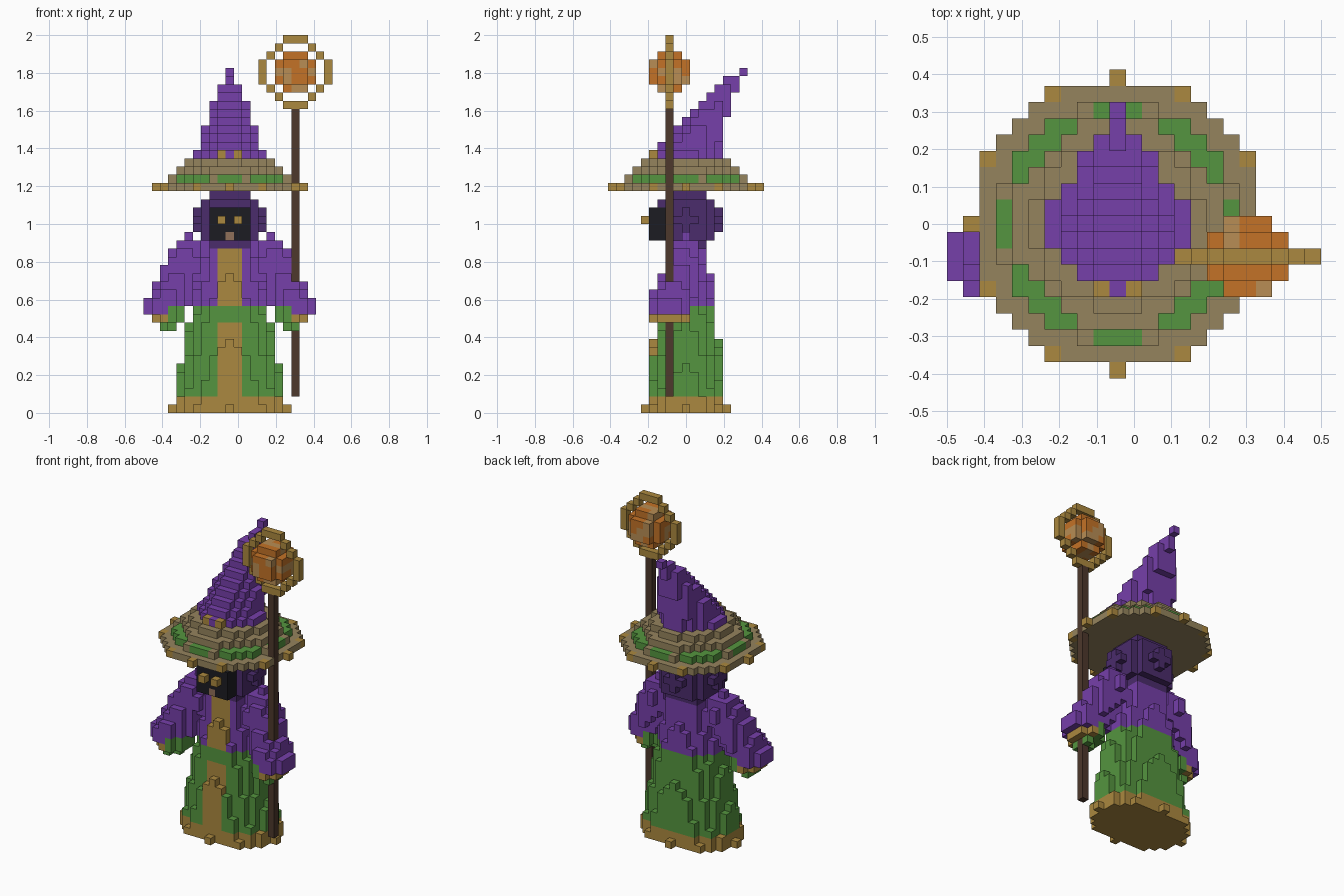
import bpy, bmesh, random
from math import sqrt
from mathutils import Vector

if "Cube" in bpy.data.objects:
    bpy.data.objects.remove(bpy.data.objects["Cube"])

random.seed(4)
V = 2 / 46                      # edge length of one voxel
cells = {}                      # (x, y, layer) -> (part, colour); x is counted from the body axis

COLOURS = {
    "purple": (0.18, 0.05, 0.40), "dark_purple": (0.07, 0.025, 0.15),
    "green": (0.09, 0.30, 0.05), "gold": (0.41, 0.25, 0.05),
    "tan": (0.30, 0.23, 0.11), "black": (0.012, 0.012, 0.016),
    "brown": (0.075, 0.04, 0.025), "orange": (0.55, 0.17, 0.02),
    "amber": (0.48, 0.27, 0.09), "skin": (0.28, 0.16, 0.10),
}


def put(x, y, k, part, colour):
    cells[(x, y, k)] = (part, colour)


def layer(k, rx, ry, part, colour, cy=0.0, ymax=99):
    """Fill one elliptical layer; colour may be a function of x, y."""
    for x in range(-12, 13):
        for y in range(-12, 13):
            if (x / rx) ** 2 + ((y - cy) / ry) ** 2 <= 1.0001 and y <= ymax:
                put(x, y, k, part, colour(x, y) if callable(colour) else colour)


def ball(c, r2, part, colour, kmin=0):
    r = int(sqrt(r2)) + 1
    cx, cy, ck = (round(a) for a in c)
    for x in range(cx - r, cx + r + 1):
        for y in range(cy - r, cy + r + 1):
            for k in range(max(kmin, ck - r), ck + r + 1):
                if (x - c[0]) ** 2 + (y - c[1]) ** 2 + (k - c[2]) ** 2 <= r2 + 1e-4:
                    put(x, y, k, part, colour(x, y, k) if callable(colour) else colour)


# sleeves: a ball swept from shoulder to hand, mirrored
def sleeve_colour(x, y, k):
    if k <= 10 or (k <= 12 and abs(x) <= 7):
        return "green"
    return "gold" if k == 11 else "purple"


for side, name in ((-1, "left_sleeve"), (1, "right_sleeve")):
    for i in range(21):
        t = i / 20
        p = Vector((5, 0, 18.8)).lerp(Vector((7.8, -2, 12.3)), t)
        ball((side * p.x, p.y, p.z), (2.2 + 0.35 * t) ** 2, name, sleeve_colour, 10)

# tapered robe with gold hem, green skirt, purple top and a gold front stripe
for k in range(22):
    def robe_colour(x, y, k=k):
        if k < 2:
            return "gold"
        if abs(x) <= 1 and y < 0 and k not in (11, 12):
            return "gold"
        return "green" if k <= 12 else "purple"
    layer(k, 7 - 0.2 * k, 5 - 0.12 * k, "robe", robe_colour)

# head with a dark face, eyes and mouth
ball((0, 0, 23), 17.2, "hood", "dark_purple", 20)
for x in range(-2, 3):
    for y in (-4, -3):
        for k in range(21, 25):
            put(x, y, k, "face", "black")
for x in (-1, 1):
    put(x, -5, 23, "eyes", "gold")
put(0, -4, 21, "mouth", "skin")

# stepped hat brim with a green ring
layer(27, 9, 9, "hat_brim", lambda x, y: "gold" if x * x + y * y >= 80 else "tan")
layer(28, sqrt(53), sqrt(53), "hat_brim", lambda x, y: "green" if x * x + y * y <= 52 else "tan")
layer(29, sqrt(40), sqrt(40), "hat_brim", "tan")
layer(30, sqrt(26), sqrt(26), "hat_brim", "tan")

# hat cone leaning backwards, flat at the back
for t in range(10):
    r = 4.2 - 0.36 * t
    layer(31 + t, r, r, "hat_cone", "purple", 0.6 * t, 4 if t < 5 else 5 if t < 8 else 6)
for y, k in ((5, 40), (6, 40), (7, 41)):
    put(0, y, k, "hat_cone", "purple")
for x in (-1, 1):
    put(x, -4, 31, "hat_studs", "gold")

# staff, ring and glowing orb
SX, SY, SK = 8, -2, 41
for k in range(2, 37):
    put(SX, SY, k, "staff", "brown")
for dx in range(-4, 5):
    for dk in range(-4, 5):
        if 13 <= dx * dx + dk * dk <= 17:
            put(SX + dx, SY, SK + dk, "staff_ring", "gold")
ball((SX, SY, SK), 6, "staff_orb", lambda x, y, k: random.choice(("orange", "amber")))

# one mesh per part, made of the exposed voxel faces
mats = {}
for name, c in COLOURS.items():
    mats[name] = bpy.data.materials.new(name)
    mats[name].diffuse_color = (*c, 1)

AXES = [Vector(a) for a in ((1, 0, 0), (0, 1, 0), (0, 0, 1))]
for part in sorted({p for p, _ in cells.values()}):
    bm = bmesh.new()
    verts, slots = {}, []

    def corner(p):
        key = tuple(round(a * 2) for a in p)
        if key not in verts:
            verts[key] = bm.verts.new(((p.x - 1) * V, p.y * V, (p.z + 0.5) * V))
        return verts[key]

    for (x, y, k), (owner, colour) in cells.items():
        if owner != part:
            continue
        if colour not in slots:
            slots.append(colour)
        c = Vector((x, y, k))
        for a in range(3):
            for s in (-1, 1):
                n = AXES[a] * s
                if tuple(int(round(q)) for q in c + n) in cells:
                    continue
                u, w = AXES[(a + 1) % 3], AXES[(a + 2) % 3] * s
                m = c + n / 2
                f = bm.faces.new([corner(m + (u * i + w * j) / 2)
                                  for i, j in ((-1, -1), (1, -1), (1, 1), (-1, 1))])
                f.material_index = slots.index(colour)
    mesh = bpy.data.meshes.new(part)
    bm.to_mesh(mesh)
    bm.free()
    for s in slots:
        mesh.materials.append(mats[s])
    bpy.context.collection.objects.link(bpy.data.objects.new(part, mesh))

for m in bpy.data.materials:
    if m.users and not m.is_grease_pencil:
        m.use_nodes = True
        m.node_tree.nodes["Principled BSDF"].inputs["Base Color"].default_value = m.diffuse_color
